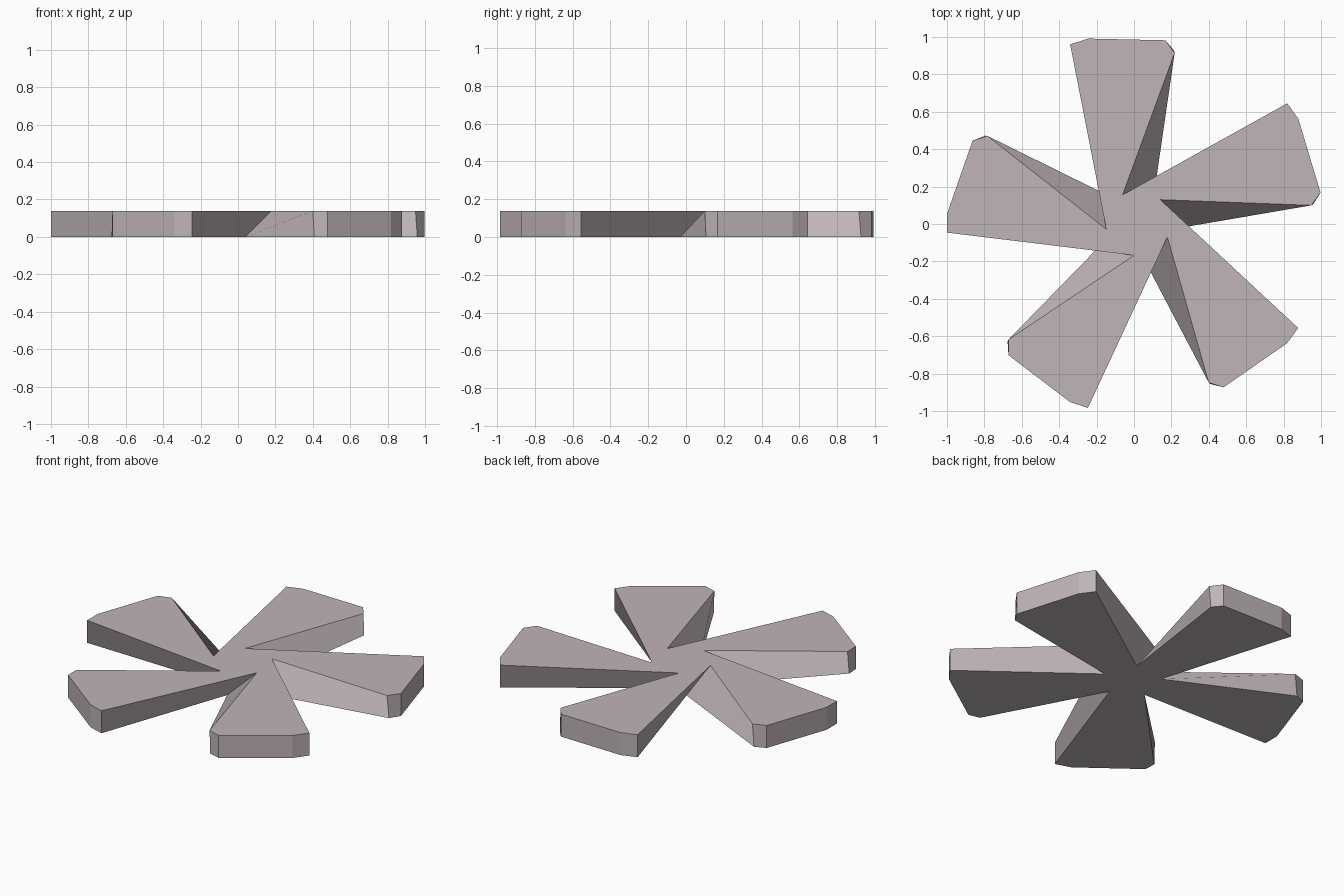
import bpy, bmesh
from math import radians, cos, sin

if "Cube" in bpy.data.objects:
    bpy.data.objects.remove(bpy.data.objects["Cube"])

BLADES, H = 5, 0.139
CX, CY = 0.022, 0.004

# One blade outline as (angle, radius): notch, then four rim corners
TOP = [(46.8, 0.173), (5.9, 0.932), (9.5, 0.989), (33.2, 1.023), (38.8, 1.023)]
BOTTOM = [(-11.7, 0.170), (6.2, 0.942), (9.5, 0.989), (33.2, 1.023), (38.8, 1.023)]


def ring(bm, outline, z):
    """Repeat the blade outline around the hub."""
    verts = []
    for k in range(BLADES):
        for a, r in outline:
            t = radians(a + 72 * k)
            verts.append(bm.verts.new((CX + r * cos(t), CY + r * sin(t), z)))
    return verts


bm = bmesh.new()
lower = ring(bm, BOTTOM, 0)
upper = ring(bm, TOP, H)
n = len(upper)

# Star-shaped caps
caps = [bm.faces.new(upper), bm.faces.new(lower[::-1])]

# Twisted blade flanks and upright rims
for i in range(n):
    j = (i + 1) % n
    bm.faces.new((lower[i], lower[j], upper[j], upper[i]))

bm.normal_update()
bmesh.ops.triangulate(bm, faces=caps, ngon_method='EAR_CLIP')
bm.normal_update()

mesh = bpy.data.meshes.new("bladed_rotor")
bm.to_mesh(mesh)
bm.free()

# Warm grey metal
mat = bpy.data.materials.new("warm_grey")
mat.diffuse_color = (0.52, 0.46, 0.48, 1)
mat.use_nodes = True
mat.node_tree.nodes["Principled BSDF"].inputs["Base Color"].default_value = mat.diffuse_color
mesh.materials.append(mat)
bpy.context.collection.objects.link(bpy.data.objects.new("bladed_rotor", mesh))
